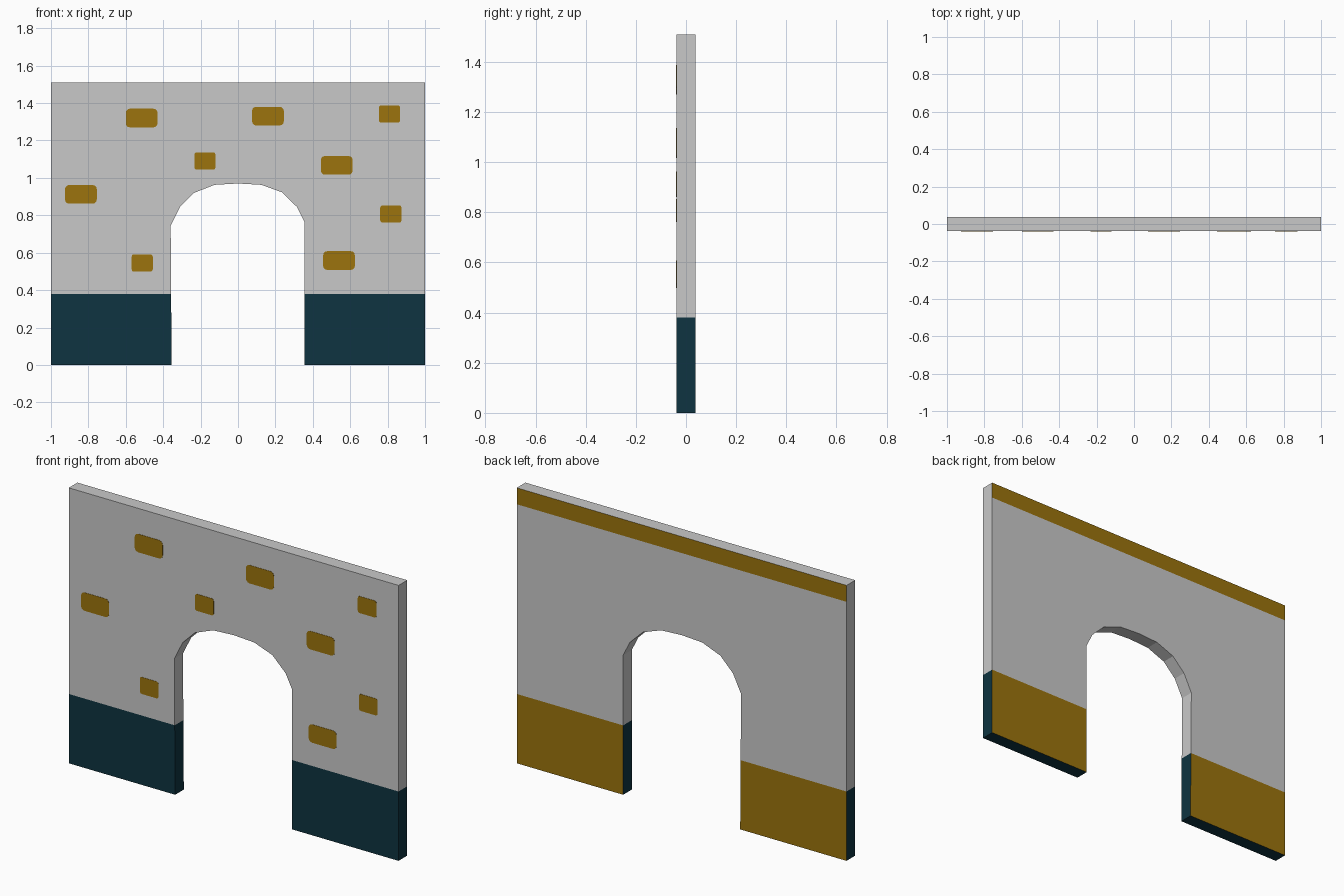
import bpy, bmesh, math
from mathutils import Vector

if "Cube" in bpy.data.objects:
    bpy.data.objects.remove(bpy.data.objects["Cube"])

HALF = 0.0375      # half wall thickness
TOP = 1.51
BASE = 0.38        # top of the dark base band
BAND = 1.42        # bottom of the trim on the back


def material(name, rgb):
    m = bpy.data.materials.new(name)
    m.diffuse_color = (*rgb, 1)
    m.use_nodes = True
    m.node_tree.nodes["Principled BSDF"].inputs["Base Color"].default_value = m.diffuse_color
    return m


grey = material("light_grey_plaster", (0.584, 0.584, 0.584))
teal = material("dark_teal_paint", (0.0044, 0.034, 0.052))
gold = material("ochre_paint", (0.335, 0.175, 0.004))


def slab(bm, outline, y0, y1):
    """Extrude an (x, z) outline from y0 to y1."""
    face = bm.faces.new([bm.verts.new((x, y0, z)) for x, z in outline])
    new = bmesh.ops.extrude_face_region(bm, geom=[face])["geom"]
    bmesh.ops.translate(bm, verts=[g for g in new if isinstance(g, bmesh.types.BMVert)],
                        vec=Vector((0, y1 - y0, 0)))


def finish(bm, name, mats):
    bmesh.ops.recalc_face_normals(bm, faces=bm.faces)
    mesh = bpy.data.meshes.new(name)
    for m in mats:
        mesh.materials.append(m)
    bm.to_mesh(mesh)
    bm.free()
    obj = bpy.data.objects.new(name, mesh)
    bpy.context.collection.objects.link(obj)
    return obj


# Wall with arched doorway, cut at the paint lines
arch = [(-0.36, 0.745), (-0.31, 0.845), (-0.235, 0.92), (-0.125, 0.963), (0, 0.97),
        (0.125, 0.963), (0.235, 0.923), (0.315, 0.845), (0.355, 0.765)]
outline = [(-1, 0), (-0.355, 0)] + arch + [(0.355, 0), (1, 0), (1, TOP), (-1, TOP)]
bm = bmesh.new()
slab(bm, outline, -HALF, HALF)
bmesh.ops.recalc_face_normals(bm, faces=bm.faces)
for z in (BASE, BAND):
    bmesh.ops.bisect_plane(bm, geom=bm.verts[:] + bm.edges[:] + bm.faces[:],
                           plane_co=(0, 0, z), plane_no=(0, 0, 1))
bm.normal_update()
for f in bm.faces:
    zs = [v.co.z for v in f.verts]
    low = max(zs) < BASE + 0.001
    high = min(zs) > BAND - 0.001
    back = f.normal.y > 0.5
    if back and (low or high):
        f.material_index = 2
    elif low:
        f.material_index = 1
bmesh.ops.triangulate(bm, faces=[f for f in bm.faces if len(f.verts) > 4])
finish(bm, "arched_wall", [grey, teal, gold])


# Painted bricks on the front: centre x, centre z, width, height
def rounded(cx, cz, w, h, r=0.022, steps=3):
    pts = []
    for i, (sx, sz) in enumerate([(1, 1), (-1, 1), (-1, -1), (1, -1)]):
        for k in range(steps + 1):
            a = math.pi / 2 * (i + k / steps)
            pts.append((cx + sx * (w / 2 - r) + r * math.cos(a),
                        cz + sz * (h / 2 - r) + r * math.sin(a)))
    return pts


wide, small = (0.17, 0.1), (0.113, 0.092)
bricks = [(-0.515, 1.32, wide), (0.16, 1.33, wide), (0.528, 1.067, wide),
          (-0.84, 0.912, wide), (0.54, 0.558, wide),
          (0.81, 1.342, small), (-0.177, 1.09, small),
          (0.817, 0.807, small), (-0.512, 0.545, small)]
bm = bmesh.new()
for x, z, (w, h) in bricks:
    slab(bm, rounded(x, z, w, h, 0.022 if w > 0.15 else 0.012), -HALF - 0.0015, -HALF + 0.001)
finish(bm, "painted_bricks", [gold])
